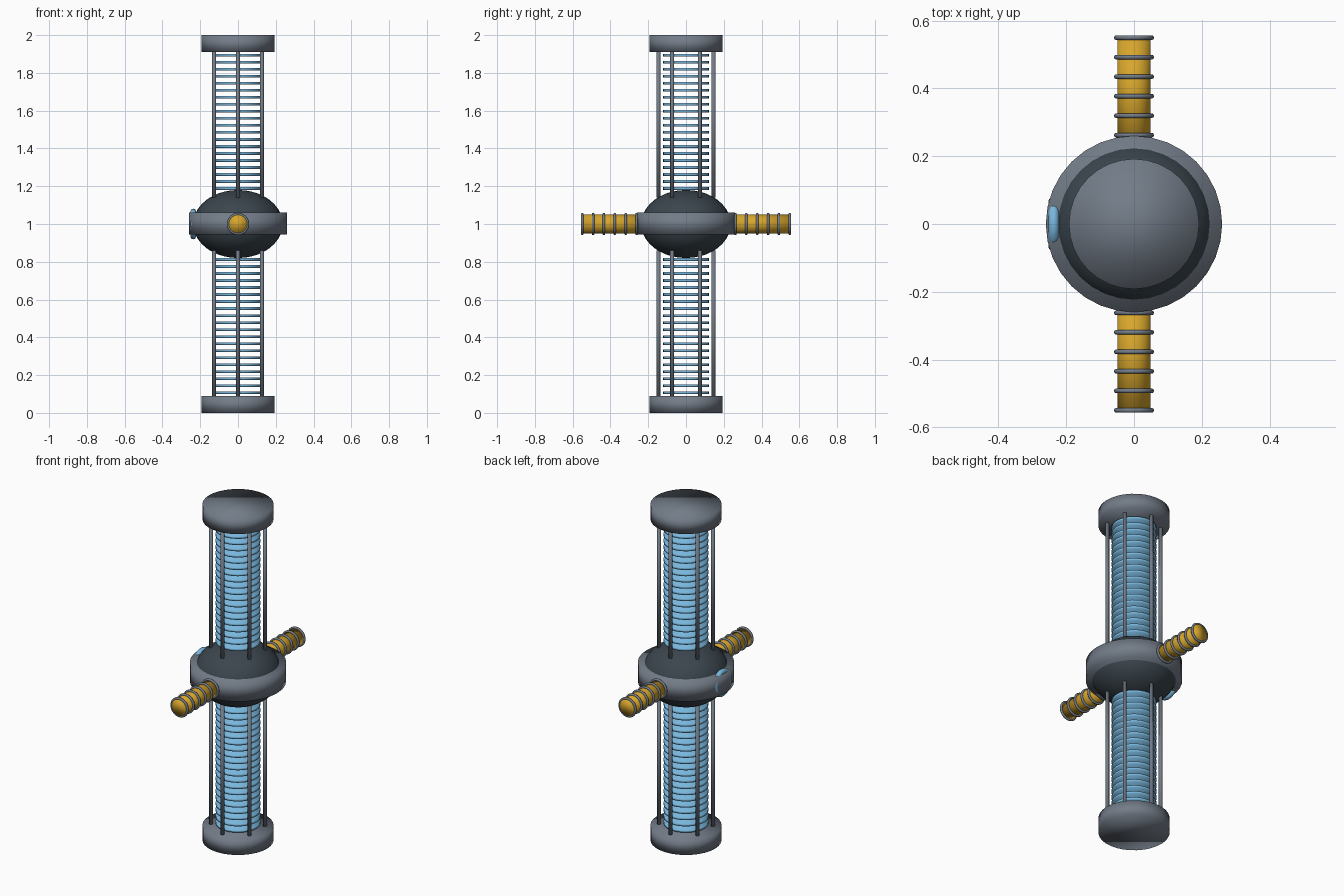
import bpy, math

if "Cube" in bpy.data.objects:
    bpy.data.objects.remove(bpy.data.objects["Cube"])


def material(name, rgb):
    m = bpy.data.materials.new(name)
    m.diffuse_color = (*rgb, 1)
    m.use_nodes = True
    m.node_tree.nodes["Principled BSDF"].inputs["Base Color"].default_value = m.diffuse_color
    return m


GREY = material("slate grey", (0.17, 0.20, 0.245))
DARK = material("dark slate", (0.043, 0.06, 0.074))
BLUE = material("sky blue", (0.19, 0.47, 0.72))
GOLD = material("gold", (0.68, 0.38, 0.025))
ALONG_Y = (math.pi / 2, 0, 0)


def finish(name, mat):
    ob = bpy.context.object
    ob.name = name
    ob.data.materials.append(mat)
    bpy.ops.object.shade_smooth()
    return ob


def cylinder(name, mat, radius, depth, loc, rot=(0, 0, 0), sides=32):
    bpy.ops.mesh.primitive_cylinder_add(vertices=sides, radius=radius, depth=depth,
                                        location=loc, rotation=rot)
    return finish(name, mat)


def torus(name, mat, major, minor, loc, rot):
    bpy.ops.mesh.primitive_torus_add(major_radius=major, minor_radius=minor,
                                     major_segments=32, minor_segments=10,
                                     location=loc, rotation=rot)
    return finish(name, mat)


# central flattened ball and its belt
bpy.ops.mesh.primitive_uv_sphere_add(segments=32, ring_count=20, radius=1, location=(0, 0, 1))
bpy.context.object.scale = (0.237, 0.237, 0.18)
finish("core_ball", DARK)
cylinder("core_belt", GREY, 0.26, 0.115, (0, 0, 1.0025))

# round badge sunk into the left side of the belt
torus("side_badge", BLUE, 0.065, 0.016, (-0.237, 0, 1.0), (0, math.pi / 2, 0))

for s, half in ((1, "upper"), (-1, "lower")):
    # end cap
    cylinder(half + "_cap", GREY, 0.192, 0.09, (0, 0, 1 + s * 0.955))
    # six guard rods
    for i in range(6):
        a = math.radians(30 + 60 * i)
        cylinder(f"{half}_rod_{i}", GREY, 0.0105, 0.78,
                 (0.146 * math.cos(a), 0.146 * math.sin(a), 1 + s * 0.53), sides=12)
    # stack of thin discs
    for i in range(20):
        cylinder(f"{half}_disc_{i}", BLUE, 0.121, 0.014,
                 (0, 0, 1 + s * (0.188 + 0.0371 * i)))

for s, side in ((1, "back"), (-1, "front")):
    # handle with ribs
    cylinder(side + "_handle", GOLD, 0.049, 0.345, (0, s * 0.3825, 1), ALONG_Y)
    for i in range(6):
        torus(f"{side}_handle_rib_{i}", GREY, 0.052, 0.007,
              (0, s * (0.262 + 0.0575 * i), 1), ALONG_Y)
